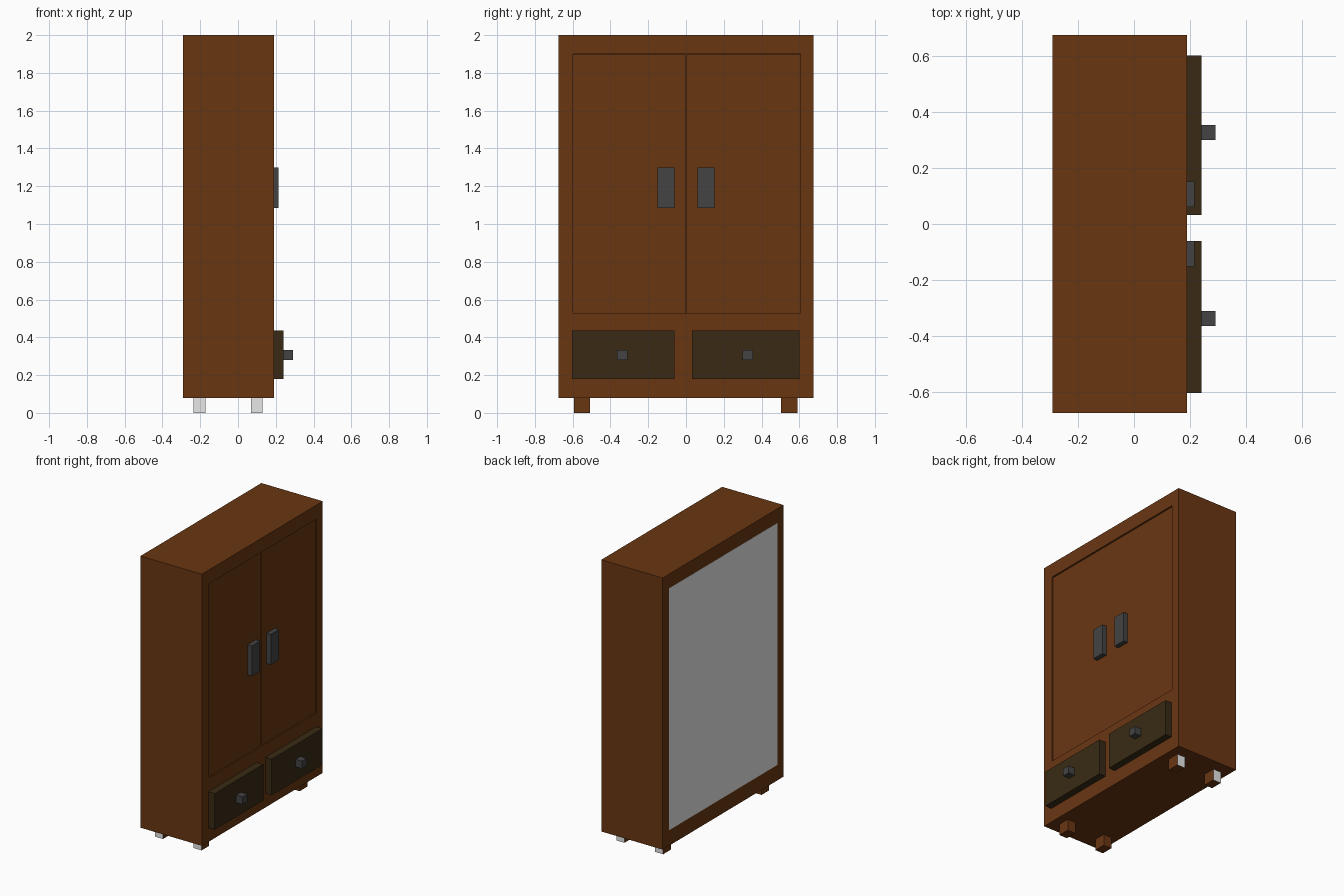
import bpy, bmesh
from mathutils import Vector

if "Cube" in bpy.data.objects:
    bpy.data.objects.remove(bpy.data.objects["Cube"])


def material(name, rgb):
    m = bpy.data.materials.new(name)
    m.diffuse_color = (*rgb, 1)
    m.use_nodes = True
    m.node_tree.nodes["Principled BSDF"].inputs["Base Color"].default_value = m.diffuse_color
    return m


WOOD = material("brown wood", (0.144, 0.037, 0.006))
DARK = material("dark drawer wood", (0.041, 0.023, 0.007))
METAL = material("dark grey metal", (0.056, 0.056, 0.057))
PALE = material("pale grey", (0.8, 0.8, 0.8))


def box(name, x, y, z, mat):
    """Axis-aligned box from (min, max) pairs."""
    bm = bmesh.new()
    bmesh.ops.create_cube(bm, size=1)
    for v in bm.verts:
        v.co = Vector([a[0] + (c + 0.5) * (a[1] - a[0]) for a, c in zip((x, y, z), v.co)])
    me = bpy.data.meshes.new(name)
    bm.to_mesh(me)
    bm.free()
    me.materials.append(mat)
    ob = bpy.data.objects.new(name, me)
    bpy.context.collection.objects.link(ob)
    return ob


# cabinet body with a door recess cut into the +x side
body = box("cabinet_body", (-0.29, 0.19), (-0.675, 0.675), (0.08, 2.0), WOOD)
cutter = box("door_recess_cutter", (0.15, 0.25), (-0.597, 0.605), (0.53, 1.90), WOOD)
cutter.hide_render = True
cutter.hide_viewport = True
cutter.display_type = 'WIRE'
cut = body.modifiers.new("door recess", 'BOOLEAN')
cut.object = cutter
cut.operation = 'DIFFERENCE'
cut.solver = 'EXACT'

# thin pale back panel
box("back_panel", (-0.291, -0.287), (-0.605, 0.605), (0.19, 1.90), PALE)

# doors, slightly recessed, and their handles
box("left_door", (0.149, 0.181), (-0.597, -0.002), (0.53, 1.897), WOOD)
box("right_door", (0.149, 0.181), (0.002, 0.605), (0.53, 1.897), WOOD)
box("left_door_handle", (0.18, 0.215), (-0.152, -0.06), (1.085, 1.30), METAL)
box("right_door_handle", (0.18, 0.215), (0.06, 0.152), (1.085, 1.30), METAL)

# drawers with square knobs
for side, y, ky in (("left", (-0.603, -0.06), -0.337), ("right", (0.033, 0.602), 0.327)):
    box(side + "_drawer", (0.18, 0.24), y, (0.18, 0.435), DARK)
    box(side + "_drawer_knob", (0.235, 0.29), (ky - 0.027, ky + 0.027), (0.28, 0.333), METAL)

# legs: outward side faces are pale
for end, x in (("back", (-0.235, -0.172)), ("front", (0.068, 0.13))):
    for side, y, s in (("left", (-0.592, -0.508), -1), ("right", (0.503, 0.59), 1)):
        leg = box(f"{end}_{side}_leg", x, y, (0.0, 0.085), WOOD)
        leg.data.materials.append(PALE)
        for p in leg.data.polygons:
            p.material_index = int(p.normal.y * s > 0.5)
